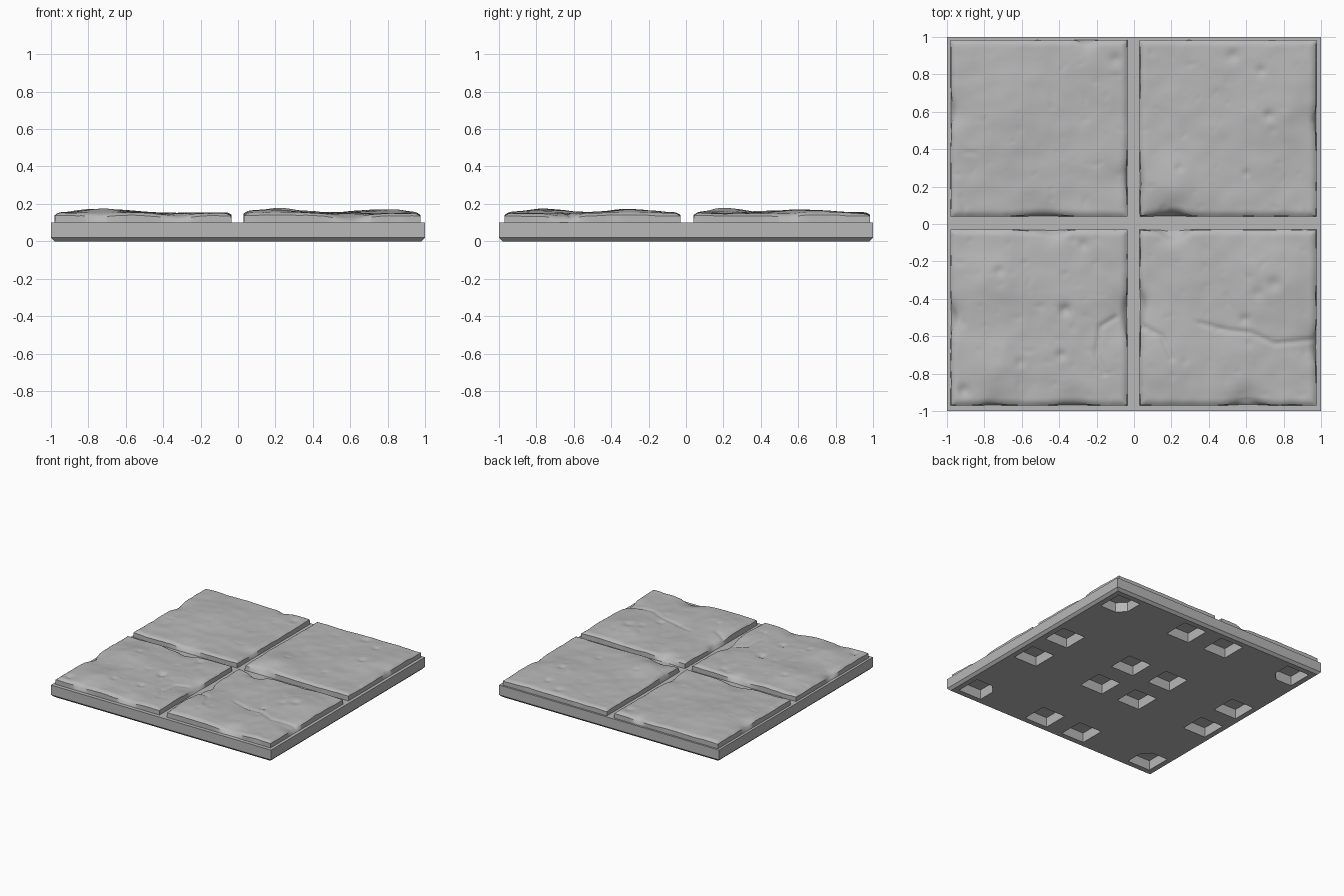
import bpy, bmesh, math
from mathutils import Vector, noise

cube = bpy.data.objects.get("Cube")
if cube:
    bpy.data.objects.remove(cube, do_unlink=True)

stone = bpy.data.materials.new("stone_grey")
stone.use_nodes = True
GREY = (0.48, 0.48, 0.48, 1)
stone.diffuse_color = GREY
stone.node_tree.nodes["Principled BSDF"].inputs["Base Color"].default_value = GREY


def make_object(name, bm):
    bmesh.ops.recalc_face_normals(bm, faces=bm.faces)
    mesh = bpy.data.meshes.new(name)
    bm.to_mesh(mesh)
    bm.free()
    mesh.materials.append(stone)
    ob = bpy.data.objects.new(name, mesh)
    bpy.context.collection.objects.link(ob)
    return ob


def loft(bm, rings):
    """Closed solid through matching rings of points."""
    rows = [[bm.verts.new(p) for p in ring] for ring in rings]
    n = len(rows[0])
    for a, b in zip(rows, rows[1:]):
        for i in range(n):
            j = (i + 1) % n
            bm.faces.new((a[i], a[j], b[j], b[i]))
    bm.faces.new(rows[0][::-1])
    bm.faces.new(rows[-1])


def square(h, z):
    return [(-h, -h, z), (h, -h, z), (h, h, z), (-h, h, z)]


# Base plate with chamfered lower rim
bm = bmesh.new()
loft(bm, [square(0.98, 0), square(1, 0.02), square(1, 0.1)])
base = make_object("base_plate", bm)

# Underside pockets: square, with the inner corner cut on the outermost four
H, CUT, DEPTH = 0.105, 0.065, 0.08
plain = [(H, H), (-H, H), (-H, -H), (H, -H)]
clipped = [(H, H), (-H, H), (-H, CUT - H), (CUT - H, -H), (H, -H)]
bm = bmesh.new()
for sx in (-1, 1):
    for sy in (-1, 1):
        for px in (0.18, 0.83):
            for py in (0.18, 0.83):
                shape = clipped if px + py > 1.5 else plain
                loft(bm, [[(sx * (px + x), sy * (py + y), z) for x, y in shape]
                          for z in (-0.05, DEPTH)])
cutter = make_object("pocket_cutter", bm)
cutter.hide_render = True
mod = base.modifiers.new("pockets", 'BOOLEAN')
mod.operation = 'DIFFERENCE'
mod.solver = 'EXACT'
mod.object = cutter
graph = bpy.context.evaluated_depsgraph_get()
carved = bpy.data.meshes.new_from_object(base.evaluated_get(graph))
base.modifiers.clear()
base.data = carved
bpy.data.objects.remove(cutter, do_unlink=True)

# Broad swells of the stone: x, y, radius, height
SWELLS = [(0.2, 0.2, 0.17, 0.028), (0.75, 0.62, 0.22, 0.016), (-0.7, 0.6, 0.25, 0.018),
          (-0.76, -0.3, 0.17, 0.022), (-0.72, -0.76, 0.16, 0.024), (0.75, -0.3, 0.18, 0.022),
          (0.16, -0.75, 0.18, 0.02), (0.44, -0.45, 0.18, -0.01), (-0.3, 0.45, 0.2, -0.004)]
# Small pits: x, y, radius, depth
PITS = [(-0.72, -0.25, 0.025, 0.01), (-0.37, -0.46, 0.03, 0.018), (-0.39, -0.7, 0.025, 0.012),
        (-0.61, -0.74, 0.025, 0.009), (0.68, 0.82, 0.025, 0.01), (0.72, 0.58, 0.025, 0.01),
        (0.53, 0.9, 0.03, 0.01), (0.24, 0.3, 0.02, 0.007), (0.6, 0.27, 0.02, 0.007),
        (-0.1, 0.88, 0.03, 0.009), (0.75, -0.32, 0.035, 0.01), (0.66, -0.37, 0.03, 0.008),
        (0.59, -0.51, 0.025, 0.011), (-0.27, -0.11, 0.03, 0.01), (-0.91, -0.89, 0.03, 0.013)]
# Chipped edges: x, y, radius, bite
CHIPS = [(-0.32, -0.97, 0.09, 0.016), (-0.75, -0.97, 0.08, 0.012), (0.6, -0.97, 0.09, 0.026),
         (0.18, 0.04, 0.1, 0.026), (-0.5, 0.04, 0.1, 0.018), (0.22, -0.03, 0.06, 0.035),
         (-0.42, -0.03, 0.06, 0.02), (-0.98, 0.6, 0.08, 0.015), (-0.98, -0.5, 0.07, 0.025),
         (-0.04, -0.5, 0.1, 0.02), (0.03, -0.42, 0.06, 0.02), (0.97, 0.55, 0.08, 0.014),
         (0.97, -0.65, 0.08, 0.02), (-0.04, 0.25, 0.1, 0.014), (-0.25, 0.98, 0.05, 0.015)]
# Cracks as polylines
CRACKS = [[(0.35, -0.53), (0.5, -0.57), (0.62, -0.58), (0.75, -0.64), (0.95, -0.62)],
          [(-0.1, -0.5), (-0.18, -0.55), (-0.2, -0.7), (-0.16, -0.8)],
          [(0.05, -0.55), (0.15, -0.6), (0.2, -0.72)]]


def bell(x, y, spots):
    total = 0
    for sx, sy, r, h in spots:
        d = ((x - sx) ** 2 + (y - sy) ** 2) / (r * r)
        if d < 9:
            total += h * math.exp(-d)
    return total


def crack_depth(x, y):
    p, best = Vector((x, y)), 1
    for line in CRACKS:
        for a, b in zip(line, line[1:]):
            a, b = Vector(a), Vector(b)
            t = max(0, min(1, (p - a).dot(b - a) / (b - a).length_squared))
            best = min(best, (p - a - t * (b - a)).length)
    return 0.008 * math.exp(-(best / 0.014) ** 2)


def surface(x, y, edge):
    """Height of the worn stone, edge being the distance to the tile rim."""
    z = 0.15 + bell(x, y, SWELLS) - bell(x, y, PITS) - bell(x, y, CHIPS) - crack_depth(x, y)
    z += 0.006 * noise.noise(Vector((x * 4, y * 4, 2)))
    z += 0.0035 * noise.noise(Vector((x * 11, y * 11, 5)))
    z -= 0.008 * max(0, noise.noise(Vector((x * 17, y * 17, 8))) - 0.35)
    z -= 0.014 * max(0, 1 - edge / 0.035) ** 2
    return max(z, 0.115)


def rim_bite(x, y):
    ragged = max(0, noise.noise(Vector((x * 9, y * 9, 3)))) * 0.008
    return 0.7 * bell(x, y, CHIPS) + ragged


def stone_tile(name, x0, x1, y0, y1, n=84):
    bm = bmesh.new()
    cx, cy, hx, hy = (x0 + x1) / 2, (y0 + y1) / 2, (x1 - x0) / 2, (y1 - y0) / 2
    grid = {}
    for i in range(n + 1):
        for j in range(n + 1):
            u, v = 2 * i / n - 1, 2 * j / n - 1
            x, y = cx + hx * u, cy + hy * v
            bite_x = rim_bite(x1 if u > 0 else x0, y)
            bite_y = rim_bite(x, y1 if v > 0 else y0)
            edge = min(hx * (1 - abs(u)), hy * (1 - abs(v)))
            px, py = x - u ** 5 * bite_x, y - v ** 5 * bite_y
            grid[i, j] = bm.verts.new((px, py, surface(px, py, edge)))
    for i in range(n):
        for j in range(n):
            bm.faces.new((grid[i, j], grid[i + 1, j], grid[i + 1, j + 1], grid[i, j + 1]))
    # Side walls down into the plate
    rim = ([(i, 0) for i in range(n)] + [(n, j) for j in range(n)]
           + [(i, n) for i in range(n, 0, -1)] + [(0, j) for j in range(n, 0, -1)])
    foot = [bm.verts.new((x0 + (x1 - x0) * i / n, y0 + (y1 - y0) * j / n, 0.095))
            for i, j in rim]
    for k in range(len(rim)):
        m = (k + 1) % len(rim)
        bm.faces.new((grid[rim[k]], foot[k], foot[m], grid[rim[m]]))
    bm.faces.new(foot[::-1])
    ob = make_object(name, bm)
    bpy.ops.object.select_all(action='DESELECT')
    ob.select_set(True)
    bpy.context.view_layer.objects.active = ob
    bpy.ops.object.shade_smooth_by_angle(angle=math.radians(40))


# Four worn stone tiles
for side, x0, x1 in (("right", -0.98, -0.035), ("left", 0.03, 0.975)):
    for end, y0, y1 in (("front", -0.97, -0.03), ("back", 0.04, 0.985)):
        stone_tile(f"stone_tile_{end}_{side}", x0, x1, y0, y1)
